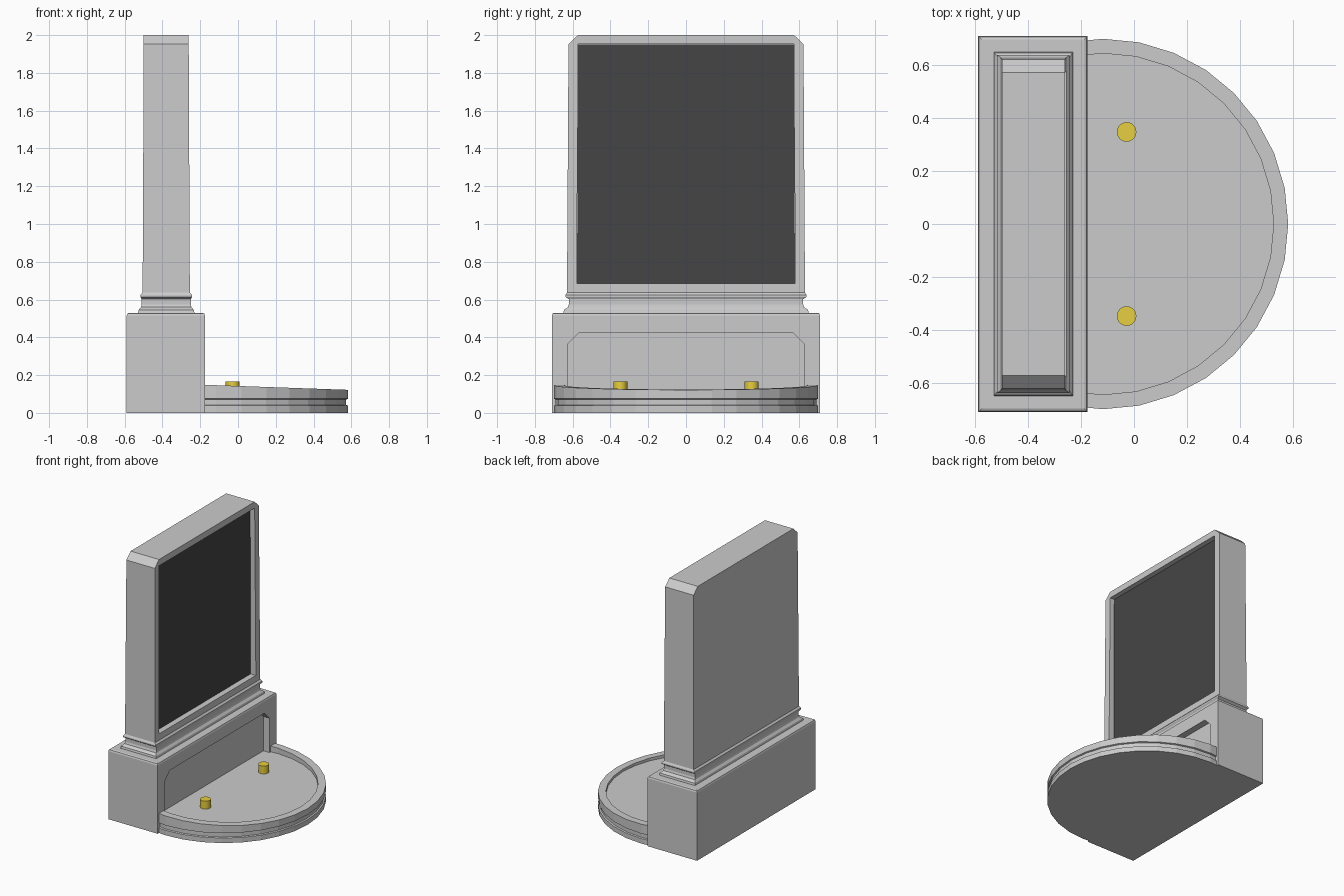
import bpy, bmesh, math

if "Cube" in bpy.data.objects:
    bpy.data.objects.remove(bpy.data.objects["Cube"])


def make_object(name, bm, color=None):
    bmesh.ops.recalc_face_normals(bm, faces=bm.faces[:])
    mesh = bpy.data.meshes.new(name)
    bm.to_mesh(mesh)
    bm.free()
    ob = bpy.data.objects.new(name, mesh)
    bpy.context.collection.objects.link(ob)
    if color:
        mat = bpy.data.materials.new(name + "_material")
        mat.diffuse_color = color
        mat.use_nodes = True
        mat.node_tree.nodes["Principled BSDF"].inputs["Base Color"].default_value = mat.diffuse_color
        mesh.materials.append(mat)
    return ob


def skin(bm, loops, closed):
    """Bridge equal-length vertex loops with quads."""
    for a, b in zip(loops, loops[1:]):
        n = len(a)
        for i in range(n if closed else n - 1):
            j = (i + 1) % n
            bm.faces.new((a[i], a[j], b[j], b[i]))


def rect_stack(name, cx, rings, color=None):
    """Stack rectangles given as (half x, half y, z)."""
    bm = bmesh.new()
    loops = [[bm.verts.new((cx + sx * hx, sy * hy, z))
              for sx, sy in ((-1, -1), (1, -1), (1, 1), (-1, 1))] for hx, hy, z in rings]
    skin(bm, loops, True)
    bm.faces.new(loops[0])
    bm.faces.new(loops[-1])
    return make_object(name, bm, color)


def yz_prism(name, outline, x0, x1):
    """Extrude a y-z outline along x."""
    bm = bmesh.new()
    loops = [[bm.verts.new((x, y, z)) for y, z in outline] for x in (x0, x1)]
    skin(bm, loops, True)
    for loop in loops:
        bm.faces.new(loop)
    return make_object(name, bm)


def carve(target, cutter):
    mod = target.modifiers.new("recess", 'BOOLEAN')
    mod.operation = 'DIFFERENCE'
    mod.solver = 'EXACT'
    mod.object = cutter
    bpy.context.view_layer.objects.active = target
    bpy.ops.object.modifier_apply(modifier=mod.name)
    bpy.data.objects.remove(cutter)


# Base block with eased top edge and a chamfered front niche
base = rect_stack("base_block", -0.382, [
    (0.207, 0.71, 0), (0.207, 0.71, 0.515), (0.203, 0.706, 0.526), (0.195, 0.698, 0.53)])
niche = [(-0.625, 0.08), (0.625, 0.08), (0.625, 0.365), (0.565, 0.425),
         (-0.565, 0.425), (-0.625, 0.365)]
carve(base, yz_prism("niche_cutter", niche, -0.225, -0.1))

# Upright panel: moulded foot, collar, tapered body, clipped top corners
tower = rect_stack("upright_panel", -0.38, [
    (0.15, 0.65, 0.528), (0.146, 0.646, 0.545), (0.133, 0.625, 0.56), (0.13, 0.62, 0.575),
    (0.13, 0.62, 0.602), (0.137, 0.638, 0.614), (0.137, 0.638, 0.624), (0.125, 0.63, 0.637),
    (0.119, 0.622, 1.952), (0.119, 0.572, 2.0)])
window = [(-0.578, 0.685), (0.578, 0.685), (0.572, 1.952), (-0.572, 1.952)]
carve(tower, yz_prism("window_cutter", window, -0.30, -0.1))

# Dark screen at the back of the window
screen = rect_stack("screen", -0.3025, [(0.0045, 0.577, 0.686), (0.0045, 0.571, 1.951)],
                    (0.06, 0.06, 0.06, 1))

# Rounded tray with side groove, sloping rim and sunken floor
TRAY_X, SIDES, FLOOR = -0.117, 32, 0.105
profile = [(0.70, 0), (0.70, 0.038), (0.69, 0.042), (0.69, 0.071), (0.70, 0.075),
           (0.70, None), (0.645, None), (0.645, FLOOR)]
bm = bmesh.new()
rows = []
for r, z in profile:
    row = []
    for i in range(-9, 10):
        a = 2 * math.pi * i / SIDES
        x = TRAY_X + r * math.cos(a)
        rim = 0.122 + 0.035 * (0.583 - x)
        row.append(bm.verts.new((x, r * math.sin(a), rim if z is None else z)))
    rows.append(row)
skin(bm, rows, False)
bm.faces.new(rows[0])
bm.faces.new(rows[-1])
bm.faces.new([row[0] for row in rows] + [row[-1] for row in reversed(rows)])
make_object("tray", bm)

# Pair of brass pegs
for side, label in ((-1, "left"), (1, "right")):
    bm = bmesh.new()
    bmesh.ops.create_cone(bm, cap_ends=True, segments=24, radius1=0.037, radius2=0.037,
                          depth=0.07)
    bmesh.ops.translate(bm, verts=bm.verts[:], vec=(-0.028, side * 0.348, 0.13))
    peg = make_object("peg_" + label, bm, (0.8, 0.62, 0.05, 1))
    bpy.ops.object.select_all(action='DESELECT')
    peg.select_set(True)
    bpy.context.view_layer.objects.active = peg
    bpy.ops.object.shade_smooth_by_angle(angle=math.radians(40))
